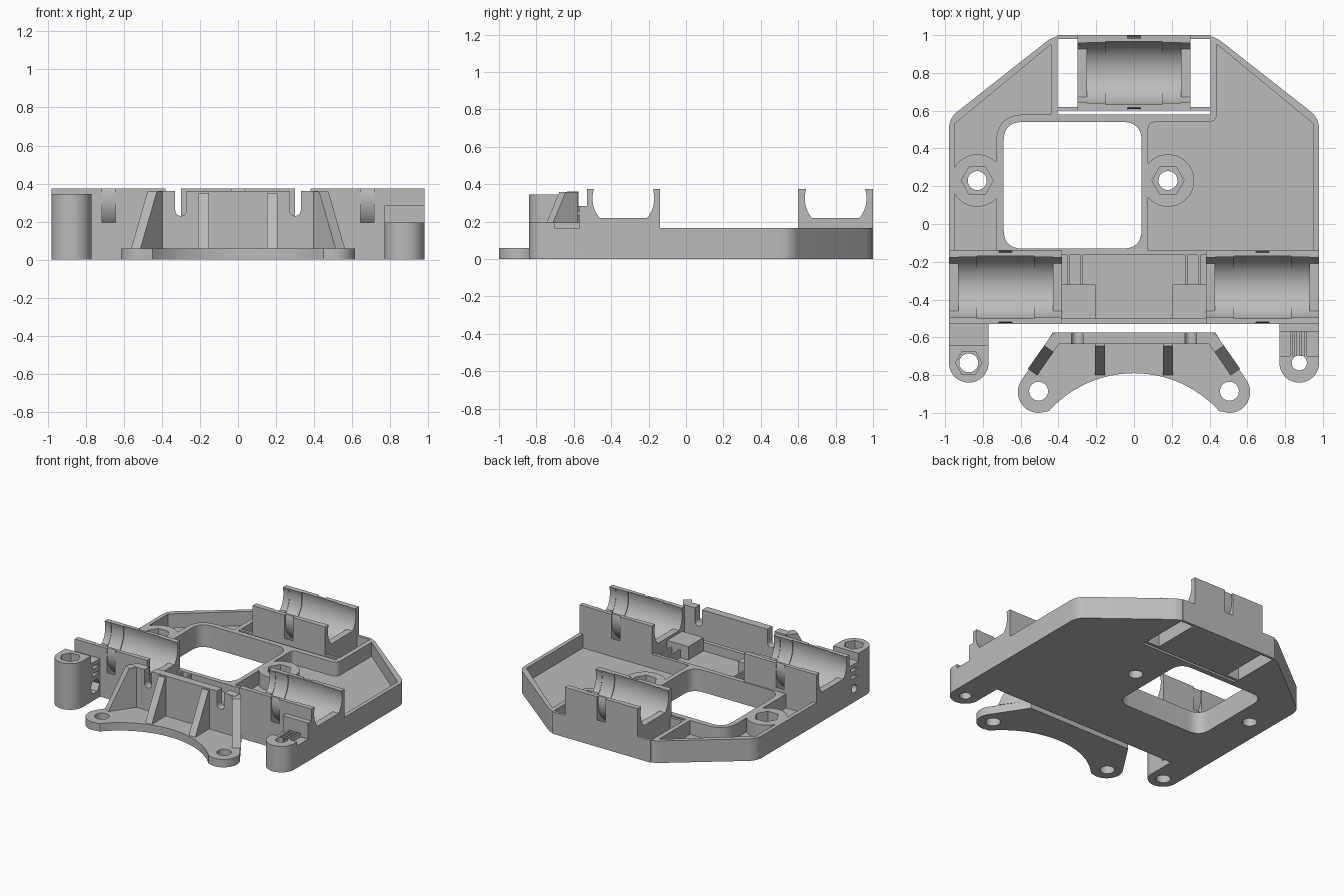
import bpy, bmesh
from math import sin, cos, pi, radians
from mathutils import Vector, Matrix

if "Cube" in bpy.data.objects:
    bpy.data.objects.remove(bpy.data.objects["Cube"])

grey = bpy.data.materials.new("plain grey")
grey.use_nodes = True
grey.diffuse_color = (0.5, 0.5, 0.5, 1)
grey.node_tree.nodes["Principled BSDF"].inputs["Base Color"].default_value = (0.5, 0.5, 0.5, 1)
parts = []


def prism(name, pts, lo, hi, axis="z"):
    """Extrude a 2D outline along an axis."""
    place = {"z": lambda a, b, t: (a, b, t),
             "x": lambda a, b, t: (t, a, b),
             "y": lambda a, b, t: (a, t, b)}[axis]
    bm = bmesh.new()
    face = bm.faces.new([bm.verts.new(place(a, b, lo)) for a, b in pts])
    top = bmesh.ops.extrude_face_region(bm, geom=[face])["geom"]
    shift = Vector(place(0, 0, hi - lo))
    bmesh.ops.translate(bm, vec=shift, verts=[v for v in top if isinstance(v, bmesh.types.BMVert)])
    bmesh.ops.recalc_face_normals(bm, faces=bm.faces)
    mesh = bpy.data.meshes.new(name)
    bm.to_mesh(mesh)
    bm.free()
    mesh.materials.append(grey)
    ob = bpy.data.objects.new(name, mesh)
    bpy.context.collection.objects.link(ob)
    parts.append(ob)
    return ob


def rect(x0, x1, y0, y1):
    return [(x0, y0), (x1, y0), (x1, y1), (x0, y1)]


def box(name, x0, x1, y0, y1, z0, z1):
    return prism(name, rect(x0, x1, y0, y1), z0, z1)


def circle(x, y, r, n=40, start=0.0):
    return [(x + r * cos(start + 2 * pi * i / n), y + r * sin(start + 2 * pi * i / n)) for i in range(n)]


def arc(x, y, r, a0, a1, n=20):
    return [(x + r * cos(radians(a0 + (a1 - a0) * i / n)),
             y + r * sin(radians(a0 + (a1 - a0) * i / n))) for i in range(n + 1)]


def rounded(corners, n=8):
    """Outline from (x, y, corner length) entries with softened corners."""
    out = []
    for i, (x, y, r) in enumerate(corners):
        p = Vector((x, y))
        if r == 0:
            out.append((x, y))
            continue
        a = p + (Vector(corners[i - 1][:2]) - p).normalized() * r
        b = p + (Vector(corners[(i + 1) % len(corners)][:2]) - p).normalized() * r
        for k in range(n + 1):
            t = k / n
            out.append(tuple(a * (1 - t) ** 2 + p * (2 * t * (1 - t) * 0.83 + 0.17 * 2 * t * (1 - t)) + b * t * t))
    return out


def combine(ob, others, op="DIFFERENCE"):
    """Apply booleans and discard the helper solids."""
    for other in others:
        mod = ob.modifiers.new("bool", "BOOLEAN")
        mod.operation, mod.object, mod.solver = op, other, "EXACT"
        bpy.context.view_layer.update()
        dg = bpy.context.evaluated_depsgraph_get()
        mesh = bpy.data.meshes.new_from_object(ob.evaluated_get(dg))
        ob.modifiers.remove(mod)
        ob.data = mesh
        parts.remove(other)
        bpy.data.objects.remove(other)
    return ob


def cut(ob, *others):
    return combine(ob, others)


BACK = -0.14      # rear face of the front bearing holders
RIM = 0.165       # tray wall height
TOP = 0.375       # holder height

# Tray with two pockets, window and bearing opening
tray = prism("base_tray", rounded([(-.98, BACK, 0), (.98, BACK, 0), (.98, .56, .06), (.42, 1, .06),
                                   (-.42, 1, .06), (-.98, .56, .06)]), 0, RIM)
cut(tray,
    prism("c", rounded([(.44, .95, 0), (.95, .53, 0), (.95, -.2, 0), (.075, -.2, 0),
                        (.075, .54, .04), (.44, .54, .05)]), .06, 1),
    prism("c", rounded([(-.44, .95, 0), (-.95, .53, 0), (-.95, -.2, 0), (-.73, -.2, 0),
                        (-.73, .58, .15), (-.44, .58, 0)]), .06, 1))
bosses = [(-.83, .23), (.18, .23)]
combine(tray, [prism("b", circle(x, y, .139), .01, RIM) for x, y in bosses], "UNION")
cut(tray,
    prism("c", rounded([(-.69, -.13, .1), (.04, -.13, .1), (.04, .54, .1), (-.69, .54, .1)]), -1, 1),
    box("c", -.405, .405, .58, 1.1, -1, 1))
for x, y in bosses:
    cut(tray, prism("c", circle(x, y, .05), -1, 1), prism("c", circle(x, y, .085, 6), .08, 1))


def holder(name, cx, cy, half_y):
    """Open bearing cradle along x with a strap channel round it."""
    ob = box(name, cx - .3, cx + .3, cy - half_y, cy + half_y, 0, TOP)
    cz, r = .325, .165
    flat = Vector((0, .22)).y
    ends = [(y, max(z, flat)) for y, z in arc(cy, cz, r, -200, 20, 44)]
    cut(ob, prism("c", ends, cx - .4, cx + .4, "x"),
        prism("c", circle(cy, cz, r + .003, 48), cx - .25, cx + .25, "x"),
        prism("c", circle(cy, cz, r + .009, 48), cx - .15, cx + .15, "x"))
    ring = prism("c", circle(cy, cz, .235, 48), cx - .035, cx + .035, "x")
    cut(ring, prism("c", circle(cy, cz, .19, 48), cx - 1, cx + 1, "x"))
    return cut(ob, ring)


# Bearing holders: one rear, two front
holder("rear_bearing_holder", 0, .8, .2)
for side, word in ((-1, "right"), (1, "left")):
    holder(word + "_bearing_holder", side * .68, -.335, .195)
    for y, end in ((.6, "front"), (.98, "back")):
        box(f"{word}_{end}_rail", *sorted((side * .3, side * .405)), y, y + .02, 0, RIM)

# Belt bay between the front holders
box("belt_bay_floor", -.38, .38, -.5, -.165, 0, .1)
box("belt_bay_front_wall", -.38, .38, -.53, -.5, 0, RIM)
box("belt_bay_back_wall", -.38, .38, -.165, BACK, 0, RIM)
for s, word in ((-1, "right"), (1, "left")):
    box(word + "_belt_block", *sorted((s * .38, s * .205)), -.5, -.32, .1, .2)
    for x in (.27, .34):
        box(word + "_belt_rib", *sorted((s * x, s * (x + .012))), -.32, -.165, .1, .16)


def pillar_outline(x):
    return [(x + .105, -.53)] + arc(x, -.735, .105, 0, -180, 24) + [(x - .105, -.53)]


# Tall right pillar with nut pocket, cross hole and strap slots
px, py = -.875, -.735
tall = prism("right_tall_pillar", pillar_outline(px), 0, .345)
cut(tall, box("c", -1.1, -.7, -.64, -.5, .285, 1),
    prism("c", circle(px, py, .05), -1, 1),
    prism("c", circle(px, py, .07, 6), .25, 1),
    prism("c", circle(-.59, .1, .03), -1.1, -.7, "x"),
    prism("c", circle(-.59, .1, .055, 6), -.84, -.7, "x"),
    box("c", -1.1, -.7, -.62, -.55, .18, .2),
    box("c", -1.1, -.7, -.62, -.55, .235, .255))

# Short left pillar with grooved clamp seat
px = .875
short = prism("left_short_pillar", pillar_outline(px), 0, .285)
cut(short, box("c", .7, 1.1, -1, -.57, .195, 1),
    box("c", .7, 1.1, -.7, -.57, .165, 1),
    prism("c", circle(px, py, .04), -1, 1))
for i in range(4):
    box("clamp_tooth", .825 + i * .026, .838 + i * .026, -.7, -.57, .165, .195)

# Front bracket foot with curved cut-out and two ears
foot = prism("bracket_foot",
             [(.43, -.575), (-.43, -.575)] + arc(-.505, -.89, .11, 145, 270, 14)
             + arc(0, -1.396, .606, 138, 42, 32) + arc(.505, -.89, .11, -90, 35, 14), 0, .06)
cut(foot, *[prism("c", circle(s * .505, -.885, .05), -1, 1) for s in (-1, 1)])

# Bracket wall with two round-bottomed notches
wall = prism("bracket_wall", rect(-.42, .42, .06, .36), -.635, -.575, "y")
for s in (-1, 1):
    cut(wall, prism("c", arc(s * .3, .26, .03, 180, 360, 12) + [(s * .3 + .03, 1), (s * .3 - .03, 1)],
                    -1, 0, "y"))

# Sloping bracket ribs: two straight, two splayed
for s, word in ((-1, "right"), (1, "left")):
    prism(word + "_inner_rib", [(-.635, .06), (-.8, .06), (-.645, .35), (-.635, .35)],
          s * .18 - .027, s * .18 + .027, "x")
    rib = prism(word + "_outer_rib", [(0, .06), (-.23, .06), (-.08, .358), (0, .358)], -.03, .03, "x")
    rib.data.transform(Matrix.Translation((s * .405, -.595, 0)) @ Matrix.Rotation(s * radians(35), 4, "Z"))

# Smooth the round surfaces and keep edges crisp
bpy.ops.object.select_all(action="DESELECT")
for ob in parts:
    ob.select_set(True)
bpy.context.view_layer.objects.active = tray
bpy.ops.object.shade_smooth_by_angle(angle=radians(30))
